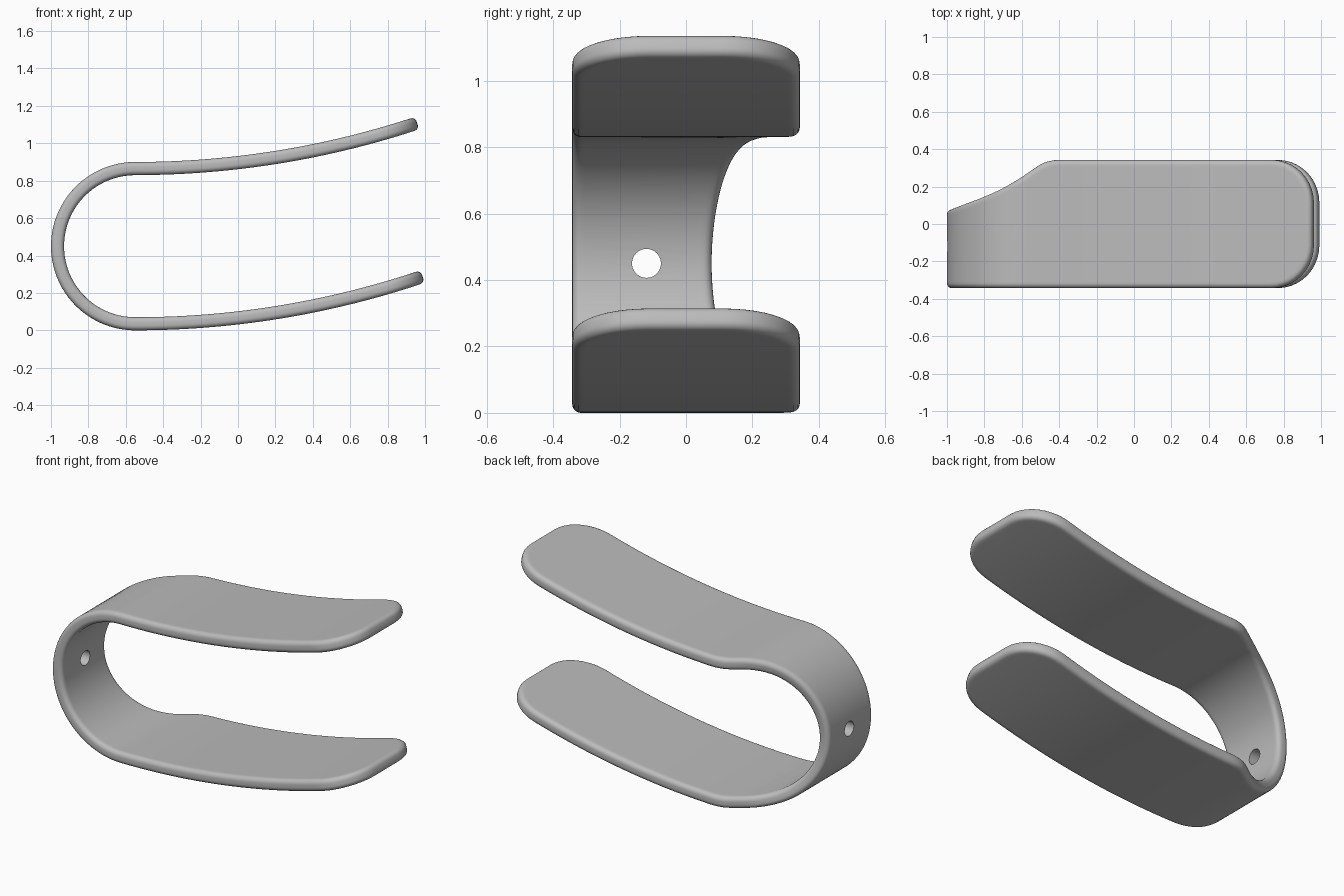
import bpy, bmesh
from math import sin, cos, pi, asin, hypot

if "Cube" in bpy.data.objects:
    bpy.data.objects.remove(bpy.data.objects["Cube"])

THICK, EDGE = 0.07, 0.026          # strip thickness, edge rounding
BEND, BEND_X, BEND_Z = 0.415, -0.55, 0.45
SWEEP = 4.8                        # radius of the gently curved arms
HALF, CORNER = 0.3425, 0.23        # half width, tip corner radius
QUARTER = BEND * pi / 2
TOP_END = QUARTER + SWEEP * asin(1.508 / SWEEP)
LOW_END = QUARTER + SWEEP * asin(1.537 / SWEEP)

# Width of the back edge along x, narrowing round the bend
NECK = [(-1, .06), (-.965, .077), (-.9, .103), (-.8, .143), (-.7, .19),
        (-.6, .25), (-.54, .292), (-.48, .328), (-.4, HALF), (-.3, HALF)]


def path(s):
    """Centre line: x, z and outward normal at distance s from mid-bend."""
    side = 1 if s >= 0 else -1     # +1 lower arm, -1 upper arm
    if abs(s) <= QUARTER:
        a = s / BEND
        return BEND_X - BEND * cos(a), BEND_Z - BEND * sin(a), -cos(a), -sin(a)
    a = (abs(s) - QUARTER) / SWEEP
    x = BEND_X + SWEEP * sin(a)
    z = BEND_Z - side * BEND + SWEEP * (1 - cos(a))
    return x, z, side * sin(a), -side * cos(a)


def slope(i):
    if i == 0 or i >= len(NECK) - 2:
        return 0.35 if i == 0 else 0
    (xa, ya), (xb, yb) = NECK[i - 1], NECK[i + 1]
    return (yb - ya) / (xb - xa)


def back_edge(x):
    """Smooth curve through the neck points."""
    for i in range(len(NECK) - 1):
        (xa, ya), (xb, yb) = NECK[i], NECK[i + 1]
        if x <= xb:
            w = xb - xa
            t = (x - xa) / w
            return (ya * (1 + 2 * t) * (1 - t) ** 2 + slope(i) * w * t * (1 - t) ** 2
                    + yb * t * t * (3 - 2 * t) + slope(i + 1) * w * t * t * (t - 1))
    return HALF


# Flat pattern: back side, then front side in reverse
back, front = [], []


def station(s, y_back, y_front):
    back.append((s, y_back))
    front.append((s, y_front))


STEPS, SPAN = 10, 140
for k in range(STEPS):
    a = pi / 2 * k / STEPS
    y = HALF - CORNER + CORNER * sin(a)
    station(-TOP_END + CORNER * (1 - cos(a)), y, -y)
first, last = -TOP_END + CORNER, LOW_END - CORNER
for k in range(SPAN + 1):
    s = first + (last - first) * k / SPAN
    station(s, back_edge(path(s)[0]), -HALF)
for k in reversed(range(STEPS)):
    a = pi / 2 * k / STEPS
    y = HALF - CORNER + CORNER * sin(a)
    station(LOW_END - CORNER * (1 - cos(a)), y, -y)
outline = back + front[::-1]
N = len(outline)

# Rounded rim profile: (inset, height)
rim = [(EDGE + 0.012, THICK / 2)]
for k in range(6):
    a = pi / 2 * k / 5
    rim.append((EDGE * (1 - sin(a)), THICK / 2 - EDGE + EDGE * cos(a)))
rim += [(d, -h) for d, h in reversed(rim)]

# Wrap the pattern around the centre line
bm = bmesh.new()
rings = []
for inset, height in rim:
    ring = []
    for i, (s, y) in enumerate(outline):
        (sa, ya), (sb, yb) = outline[i - 1], outline[(i + 1) % N]
        length = hypot(sb - sa, yb - ya)
        x, z, nx, nz = path(s + inset * (yb - ya) / length)
        y -= inset * (sb - sa) / length
        ring.append(bm.verts.new((x + nx * height, y, z + nz * height)))
    rings.append(ring)
for a, b in zip(rings, rings[1:]):
    for i in range(N):
        j = (i + 1) % N
        bm.faces.new((a[i], a[j], b[j], b[i]))
for ring in (rings[0], rings[-1]):
    for i in range(N // 2 - 1):
        bm.faces.new((ring[i], ring[i + 1], ring[N - 2 - i], ring[N - 1 - i]))
bmesh.ops.recalc_face_normals(bm, faces=bm.faces)
mesh = bpy.data.meshes.new("curved_strip")
bm.to_mesh(mesh)
bm.free()
strip = bpy.data.objects.new("curved_strip", mesh)
bpy.context.collection.objects.link(strip)

# Colour
grey = bpy.data.materials.new("plain_grey")
grey.use_nodes = True
colour = (0.5, 0.5, 0.5, 1)
grey.diffuse_color = colour
grey.node_tree.nodes["Principled BSDF"].inputs["Base Color"].default_value = colour
mesh.materials.append(grey)

# Screw hole through the bend
bpy.ops.mesh.primitive_cylinder_add(vertices=40, radius=0.0435, depth=0.3,
                                    location=(-0.965, -0.119, BEND_Z),
                                    rotation=(0, pi / 2, 0))
cutter = bpy.context.object
cutter.name = "hole_cutter"
cutter.hide_render = True
cutter.data.materials.append(grey)
bpy.ops.object.select_all(action='DESELECT')
strip.select_set(True)
bpy.context.view_layer.objects.active = strip
hole = strip.modifiers.new("hole", 'BOOLEAN')
hole.operation = 'DIFFERENCE'
hole.solver = 'EXACT'
hole.object = cutter
bpy.ops.object.modifier_apply(modifier=hole.name)
bpy.data.objects.remove(cutter)
bpy.ops.object.shade_smooth_by_angle(angle=pi / 6)
